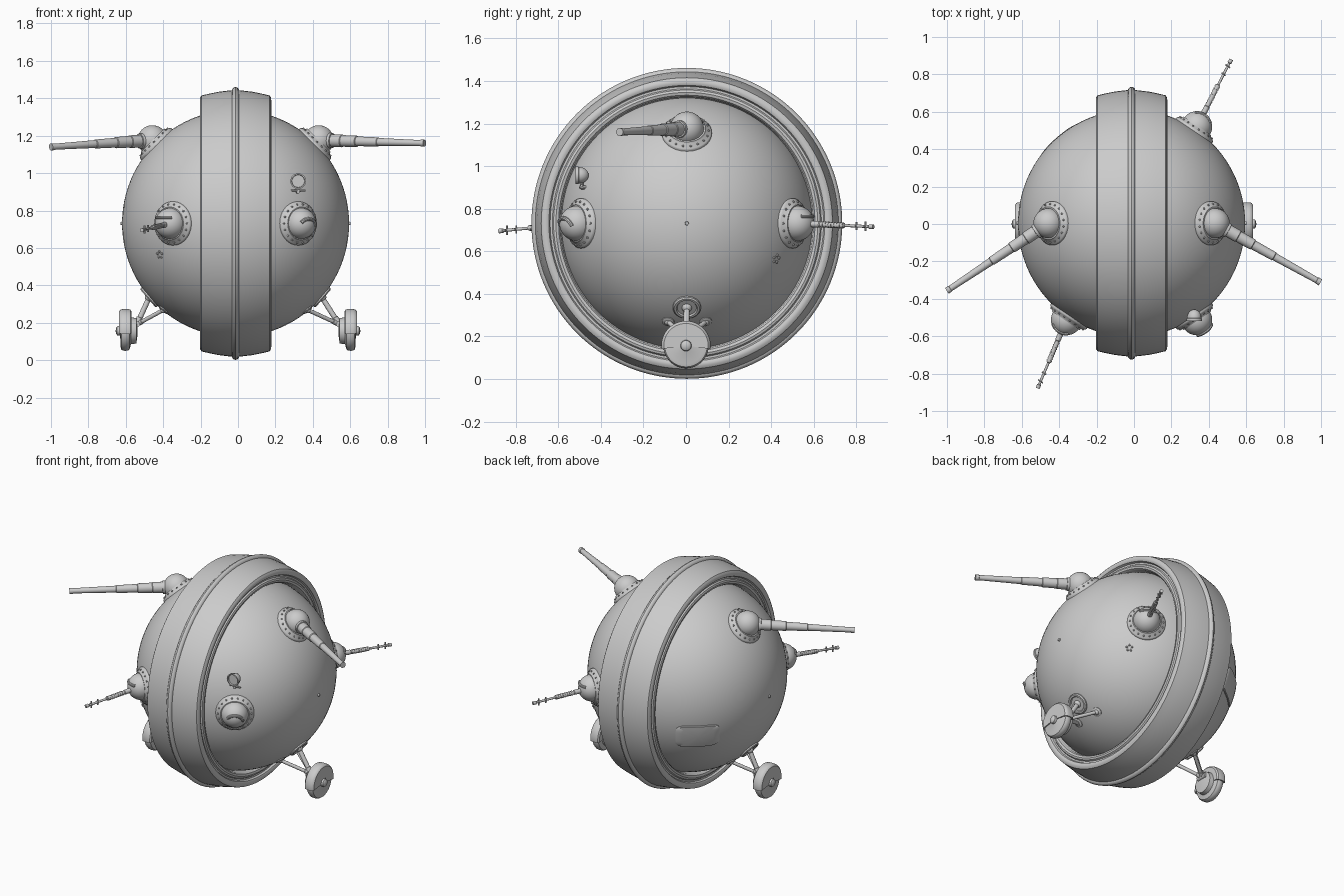
import bpy, bmesh
from math import sin, cos, pi, radians
from mathutils import Vector, Matrix

if "Cube" in bpy.data.objects:
    bpy.data.objects.remove(bpy.data.objects["Cube"])

C = Vector((-0.013, 0.004, 0.731))   # hull centre
R = 0.607                            # hull radius


def finish(name, bm):
    bmesh.ops.remove_doubles(bm, verts=bm.verts, dist=1e-5)
    bmesh.ops.recalc_face_normals(bm, faces=bm.faces)
    me = bpy.data.meshes.new(name)
    bm.to_mesh(me)
    bm.free()
    ob = bpy.data.objects.new(name, me)
    bpy.context.collection.objects.link(ob)
    return ob


def frame(pos, d):
    """Local z along d, local y as far upward as possible."""
    return Matrix.Translation(pos) @ Vector(d).to_track_quat('Z', 'Y').to_matrix().to_4x4()


def on_hull(d, lift=0.0):
    d = Vector(d).normalized()
    return frame(C + d * (R + lift), d)


def lathe(name, prof, m, seg=32, a0=0.0, a1=360.0):
    """Revolve (radius, height) points about the local z axis of m."""
    bm = bmesh.new()
    full = a1 - a0 >= 360
    n = seg if full else seg + 1
    rings = []
    for i in range(n):
        a = radians(a0 + (a1 - a0) * i / seg)
        rings.append([bm.verts.new(m @ Vector((r * cos(a), r * sin(a), z))) for r, z in prof])
    for i in range(seg):
        p, q = rings[i], rings[(i + 1) % n]
        for j in range(len(prof) - 1):
            bm.faces.new((p[j], q[j], q[j + 1], p[j + 1]))
    if not full:
        bm.faces.new(rings[0])
        bm.faces.new(rings[-1])
    return finish(name, bm)


def rod(name, p, q, steps, seg=16):
    """Stepped round bar from p to q; steps are (fraction, radius)."""
    p, q = Vector(p), Vector(q)
    L = (q - p).length
    prof = [(0, steps[0][0] * L)] + [(r, f * L) for f, r in steps] + [(0, steps[-1][0] * L)]
    return lathe(name, prof, frame(p, q - p), seg)


def balls(name, points, r, seg=8):
    bm = bmesh.new()
    for p in points:
        bmesh.ops.create_uvsphere(bm, u_segments=seg, v_segments=seg // 2 + 1, radius=r,
                                  matrix=Matrix.Translation(p))
    return finish(name, bm)


def arc(r, z0, a0, a1, n=10):
    return [(r * cos(radians(a0 + (a1 - a0) * i / n)),
             z0 + r * sin(radians(a0 + (a1 - a0) * i / n))) for i in range(n + 1)]


def tube(name, pts, r):
    cu = bpy.data.curves.new(name, 'CURVE')
    cu.dimensions = '3D'
    cu.bevel_depth, cu.bevel_resolution, cu.use_fill_caps = r, 3, True
    sp = cu.splines.new('POLY')
    sp.points.add(len(pts) - 1)
    for p, v in zip(sp.points, pts):
        p.co = (*v, 1)
    tmp = bpy.data.objects.new(name, cu)
    bm = bmesh.new()
    bpy.context.collection.objects.link(tmp)
    me = tmp.evaluated_get(bpy.context.evaluated_depsgraph_get()).to_mesh()
    bm.from_mesh(me)
    bpy.data.objects.remove(tmp)
    return finish(name, bm)


# hull ball
lathe("hull", arc(R, 0, -90, 90, 48), frame(C, (1, 0, 0)), 96)

# tread ring around the hull with side lips and a centre bead
half = [(.56, .11), (.592, .15), (.594, .172), (.602, .183), (.615, .187), (.626, .183),
        (.632, .174), (.642, .174), (.648, .186), (.658, .191), (.672, .190), (.684, .182),
        (.694, .14), (.704, .09), (.710, .04), (.712, .019), (.720, .017), (.727, .009)]
ring = half + [(.730, 0)] + [(r, -z) for r, z in reversed(half)]
lathe("tread_ring", ring, frame(C, (1, 0, 0)), 128)


def turret(name, d, r=.083, z0=.015):
    m = on_hull(d)
    lathe(name + "_flange", [(.06, -.03), (.117, -.03), (.117, -.004), (.113, .002),
                             (.092, .014), (.088, .022), (.08, .022)], m, 48)
    lathe(name + "_dome", [(r, -.02)] + arc(r, z0, 0, 90, 12), m, 40)
    balls(name + "_rivets", [m @ Vector((.103 * cos(2 * pi * i / 18), .103 * sin(2 * pi * i / 18), .009))
                             for i in range(18)], .0055)
    return m, m @ Vector((0, 0, z0))


# upper cannon turrets
for side, s, tip in (("left", -1, (-1, -.357, 1.14)), ("right", 1, (.997, -.312, 1.16))):
    m, c = turret(side + "_cannon_turret", (s, 0, 1), .08, .022)
    rod(side + "_cannon_barrel", c, tip,
        [(.08, .034), (.22, .034), (.225, .031), (.36, .030), (.365, .026), (.56, .024),
         (.565, .021), (.965, .016), (.967, .0185), (1, .0185)], 24)
    e = c + (Vector(tip) - c).normalized() * .077
    lathe(side + "_cannon_collar", [(.02, -.02), (.042, -.02), (.040, .006), (.02, .01)],
          frame(e, Vector(tip) - c), 24)

# machine gun turrets, front left and rear right
for name, s, tip in (("front", -1, (-.515, -.878, .695)), ("rear", 1, (.52, .88, .715))):
    d = Vector((s * .56, s * .83, 0))
    m, c = turret(name + "_gun_turret", d)
    tip = Vector(tip)
    rod(name + "_gun_barrel", c, tip,
        [(.1, .015), (.30, .015), (.31, .012), (.62, .012), (.63, .007), (.94, .007), (.95, .011), (1, .011)])
    u = tip - c
    # cooling jacket bands
    for i in range(8):
        lathe(name + "_jacket_band", [(.01, -.004), (.0145, -.004), (.0145, .004), (.01, .004)],
              frame(c + u * (.34 + i * .037), u), 12)
    # sights
    for f, h in ((.78, .019), (.9, .022)):
        p = c + u * f
        rod(name + "_gun_sight", p - Vector((0, 0, h)), p + Vector((0, 0, h)), [(0, .0045), (1, .0045)], 8)
        x = m.to_3x3() @ Vector((h * .7, 0, 0))
        rod(name + "_gun_sight_bar", p - x, p + x, [(0, .004), (1, .004)], 8)
    # slot brow over the gun
    tube(name + "_gun_brow", [m @ Vector((.082 * cos(radians(a)) * cos(.4), .082 * sin(.4),
                                          .015 + .082 * sin(radians(a)) * cos(.4)))
                              for a in range(50, 131, 8)], .009)
    # vent cluster below each gun
    v = on_hull((s * .405, s * .42, -.167))
    balls(name + "_vents", [v @ Vector((.017 * cos(a), .017 * sin(a), 0))
                            for a in (.3, 1.5, 2.8, 4.0, 5.2)], .007)

# front right observation dome with curved visor
m, c = turret("observation_turret", (.56, -.83, 0))
visor = []
for i in range(13):
    a = radians(10 + 135 * i / 12)
    p = Vector((.052 * cos(a), .046 * sin(a) - .022, 0))
    p.z = .015 + (.083 ** 2 - p.x ** 2 - p.y ** 2) ** .5
    visor.append(m @ p)
tube("observation_visor", visor, .010)

# searchlight above it, on a small bracket
lp = Vector((.322, -.505, .957))
lathe("searchlight", [(0, .004), (.033, .004), (.035, .013), (.042, .013), (.042, .001), (.038, -.003)]
      + [(.038 * cos(t * pi / 16), -.004 - .044 * sin(t * pi / 16)) for t in range(1, 9)],
      frame(lp, (0, -1, 0)), 32)
rod("searchlight_post", (.322, -.49, .93), (.322, -.49, .897), [(0, .008), (1, .008)], 10)
rod("searchlight_bar", (.28, -.49, .907), (.36, -.49, .907), [(0, .006), (1, .006)], 10)
rod("searchlight_stem", (.322, -.50, .90), (.31, -.43, .90), [(0, .009), (1, .011)], 10)

# rounded hatch on the rear left of the hull
d = Vector((-.385, .44, -.16)).normalized()
m = on_hull(d).to_3x3()
bm = bmesh.new()
N, rows = 64, []
for k, lift in ((1, -.02), (1, .004), (.95, .008), (.7, .008), (.4, .008), (.1, .008)):
    row = []
    for i in range(N):
        a = 2 * pi * i / N
        u = .138 * k * abs(cos(a)) ** .35 * (1 if cos(a) > 0 else -1)
        v = .082 * k * abs(sin(a)) ** .35 * (1 if sin(a) > 0 else -1)
        row.append(bm.verts.new(C + (m @ Vector((u, v, R))).normalized() * (R + lift)))
    rows.append(row)
for p, q in zip(rows, rows[1:]):
    for i in range(N):
        bm.faces.new((p[i], p[(i + 1) % N], q[(i + 1) % N], q[i]))
bm.faces.new(rows[-1])
finish("rear_hatch", bm)

# wheels, fenders and struts on both sides
for side, s in (("left", -1), ("right", 1)):
    hub = Vector((s * .602, 0, .157))
    m = frame(hub, (s, 0, 0))
    lathe(side + "_side_knob", [(0, .008), (.008, .008), (.011, -.01)], on_hull((s, 0, 0)), 12)
    lathe(side + "_wheel", [(0, -.064), (.03, -.064), (.068, -.058), (.072, -.03), (.085, -.026), (.1, -.022),
                            (.106, -.012), (.107, 0), (.106, .012), (.1, .022), (.085, .026),
                            (.03, .028), (.026, .03), (.024, .044), (.014, .051), (0, .052)], m, 48)
    lathe(side + "_fender", [(.028, -.033), (.104, -.033), (.113, -.026), (.116, -.012), (.116, .014),
                             (.113, .026), (.104, .034), (.028, .034)], m, 32, -8, 188)
    # mounting ring on the hull and the central arm
    d = Vector((s * .76, 0, -.65))
    b = on_hull(d)
    lathe(side + "_strut_mount", [(.066, -.02), (.066, .004), (.060, .010), (.050, .010), (.045, .003), (0, .003)], b, 32)
    balls(side + "_strut_ball", [b.translation], .024, 16)
    inner = hub + Vector((-s * .062, 0, .035))
    rod(side + "_center_strut", b.translation, inner, [(0, .014), (.75, .014), (.76, .018), (1, .018)])
    # side struts with ball sockets
    for t in (-1, 1):
        p = C + Vector((s * .385, t * .088, -.462))
        rod(side + "_side_strut", p, inner, [(0, .011), (.8, .011), (.81, .014), (1, .014)], 12)
        balls(side + "_strut_socket", [p], .018, 12)
        k = p - C
        lathe(side + "_socket_plate", [(.03, -.02), (.03, .004), (.024, .008), (0, .008)], on_hull(k), 20)
    rod(side + "_axle_bar", inner - Vector((0, .035, 0)), inner + Vector((0, .035, 0)), [(0, .016), (1, .016)], 16)

for ob in bpy.data.objects:
    ob.select_set(True)
    bpy.context.view_layer.objects.active = ob
bpy.ops.object.shade_smooth_by_angle(angle=radians(35))
